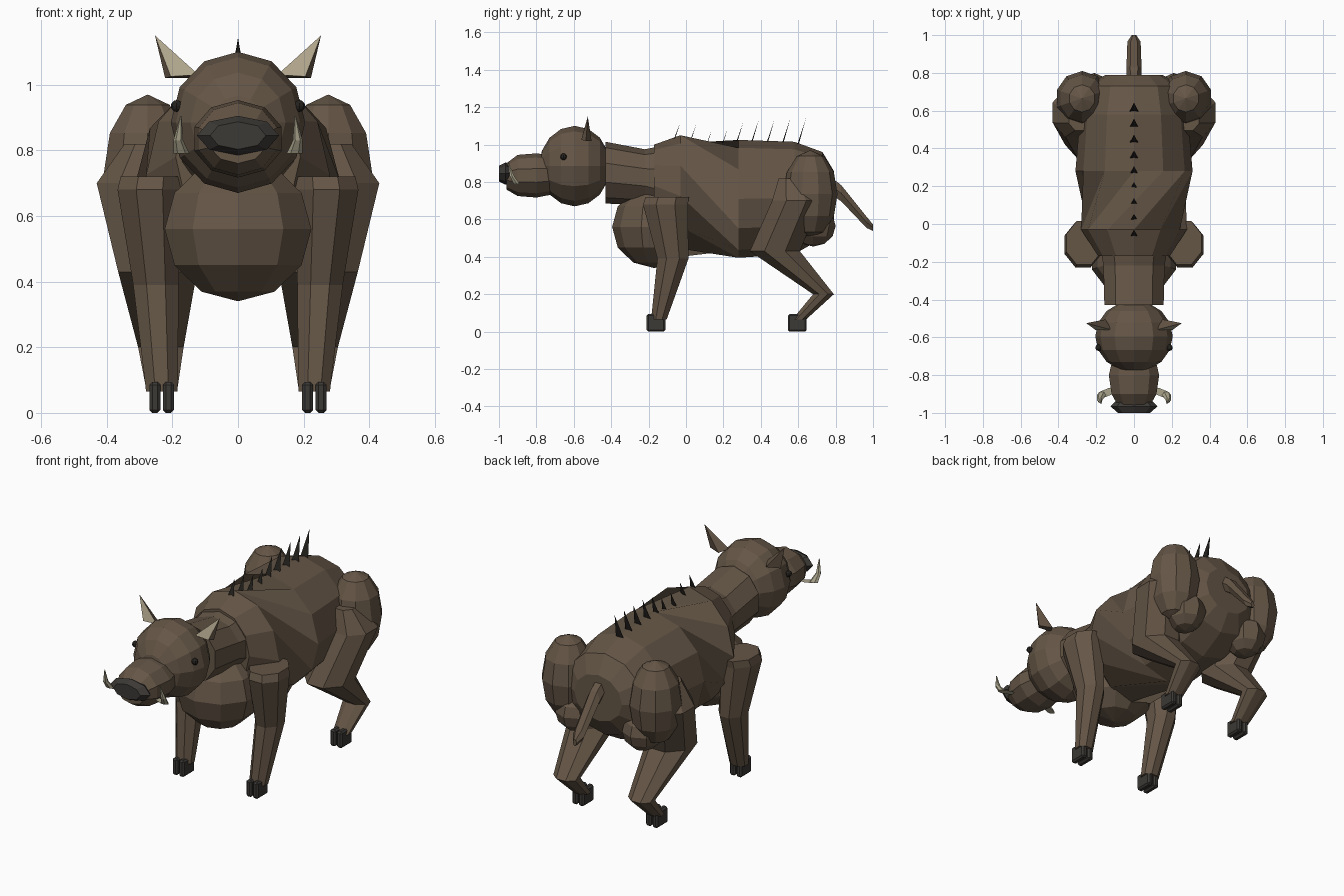
import bpy, bmesh, math
from mathutils import Matrix, Vector

if "Cube" in bpy.data.objects:
    bpy.data.objects.remove(bpy.data.objects["Cube"])


def material(name, rgb):
    m = bpy.data.materials.new(name)
    m.diffuse_color = (*rgb, 1)
    m.use_nodes = True
    m.node_tree.nodes["Principled BSDF"].inputs["Base Color"].default_value = m.diffuse_color
    return m


HIDE = material("brown_hide", (0.130, 0.093, 0.062))
DARK = material("dark_hoof", (0.045, 0.041, 0.036))
BRISTLE = material("bristle_black", (0.018, 0.016, 0.013))
IVORY = material("tusk_ivory", (0.40, 0.37, 0.26))
EAR_IN = material("ear_cream", (0.45, 0.39, 0.27))


def finish(name, bm, mats, mirror=False):
    bmesh.ops.recalc_face_normals(bm, faces=bm.faces[:])
    me = bpy.data.meshes.new(name)
    bm.to_mesh(me)
    bm.free()
    ob = bpy.data.objects.new(name, me)
    bpy.context.collection.objects.link(ob)
    for m in mats:
        me.materials.append(m)
    if mirror:
        ob.modifiers.new("mirror", 'MIRROR').use_mirror_merge = False
    return ob


def loft(name, rings, n, axis, mat, mirror=False, shifts=None, phase=0.0):
    """Rings are (centre x, y, z, first radius, second radius) across the axis."""
    bm = bmesh.new()
    loops = []
    for x, y, z, ru, rv in rings:
        loop = []
        for i in range(n):
            a = 2 * math.pi * (i + phase) / n
            u, v = ru * math.cos(a), rv * math.sin(a)
            loop.append(bm.verts.new((x + u, y, z + v) if axis == 'y' else (x + u, y + v, z)))
        loops.append(loop)
    for k, (a, b) in enumerate(zip(loops, loops[1:])):
        s = (shifts or {}).get(k, 0)
        for i in range(n):
            bm.faces.new((a[i], a[(i + 1) % n], b[(i + 1 + s) % n], b[(i + s) % n]))
    bm.faces.new(loops[0])
    bm.faces.new(loops[-1])
    return finish(name, bm, [mat], mirror)


def ball(name, centre, radii, mat, segs=10, rings=6, mirror=False, tilt=0):
    bm = bmesh.new()
    mtx = (Matrix.Translation(centre) @ Matrix.Diagonal((*radii, 1))
           @ Matrix.Rotation(math.radians(tilt), 4, 'X'))
    bmesh.ops.create_uvsphere(bm, u_segments=segs, v_segments=rings, radius=1, matrix=mtx)
    return finish(name, bm, [mat], mirror)


# Body: twisted barrel from the shoulder ridge to the hips, then the rump
loft("body", [(0, -0.17, 0.78, 0.19, 0.22), (0, -0.03, 0.725, 0.28, 0.325),
              (0, 0.28, 0.71, 0.31, 0.315), (0, 0.58, 0.715, 0.285, 0.30),
              (0, 0.73, 0.73, 0.25, 0.23), (0, 0.79, 0.73, 0.15, 0.13)],
     12, 'y', HIDE, shifts={1: -2})
ball("chest", (0, -0.17, 0.56), (0.235, 0.225, 0.22), HIDE, 10, 6)
loft("neck", [(0, -0.43, 0.85, 0.165, 0.165), (0, -0.22, 0.825, 0.17, 0.15),
              (0, -0.05, 0.80, 0.20, 0.21)], 10, 'y', HIDE, phase=0.5)

# Head, snout and nose
ball("head", (0, -0.595, 0.885), (0.205, 0.19, 0.215), HIDE, 12, 8, tilt=90)
loft("snout", [(0, -0.68, 0.84, 0.11, 0.10), (0, -0.80, 0.835, 0.14, 0.118),
               (0, -0.90, 0.835, 0.125, 0.11), (0, -0.96, 0.83, 0.09, 0.07)],
     10, 'y', HIDE, phase=0.5)
loft("nose", [(0, -0.94, 0.845, 0.10, 0.05), (0, -0.965, 0.845, 0.125, 0.06),
              (0, -1.0, 0.845, 0.085, 0.042)], 8, 'y', DARK)
ball("eye", (0.187, -0.655, 0.935), (0.018, 0.018, 0.018), BRISTLE, 8, 6, True)

# Tusks sweep outward, then up to a point
loft("tusk", [(0.125, -0.885, 0.79, 0.022, 0.018), (0.172, -0.905, 0.79, 0.024, 0.018),
              (0.182, -0.93, 0.83, 0.015, 0.014), (0.174, -0.95, 0.905, 0.002, 0.002)],
     6, 'z', IVORY, True)

# Ears: thin pyramids with a pale front
bm = bmesh.new()
tip = bm.verts.new((0.253, -0.525, 1.15))
base = [bm.verts.new(p) for p in ((0.12, -0.56, 1.03), (0.205, -0.56, 1.025),
                                  (0.222, -0.535, 1.02), (0.15, -0.505, 1.02))]
for i in range(4):
    f = bm.faces.new((base[i], base[(i + 1) % 4], tip))
    f.material_index = 1 if i == 0 else 0
bm.faces.new(base)
finish("ear", bm, [HIDE, EAR_IN], True)

# Front legs
loft("front_leg", [(0.265, -0.10, 0.72, 0.10, 0.125), (0.27, -0.11, 0.68, 0.105, 0.13),
                   (0.25, -0.07, 0.39, 0.075, 0.09), (0.232, -0.145, 0.065, 0.052, 0.045)],
     8, 'z', HIDE, True, phase=0.5)

# Rear legs with haunch, ham and angled hock
ball("haunch", (0.275, 0.665, 0.735), (0.14, 0.145, 0.235), HIDE, 10, 6, True)
ball("ham", (0.21, 0.68, 0.565), (0.11, 0.12, 0.11), HIDE, 8, 6, True)
loft("rear_leg", [(0.29, 0.56, 0.82, 0.06, 0.07), (0.315, 0.59, 0.70, 0.125, 0.14),
                  (0.245, 0.475, 0.43, 0.13, 0.145), (0.235, 0.735, 0.20, 0.075, 0.06),
                  (0.232, 0.605, 0.065, 0.05, 0.04)], 8, 'z', HIDE, True, phase=0.5)

# Cloven hooves
bm = bmesh.new()
for y in (-0.16, 0.595):
    for x in (0.212, 0.253):
        bmesh.ops.create_cube(bm, size=1, matrix=Matrix.Translation((x, y, 0.047))
                              @ Matrix.Diagonal((0.034, 0.10, 0.094, 1)))
bmesh.ops.bevel(bm, geom=bm.edges[:], offset=0.009, segments=1, affect='EDGES')
finish("hooves", bm, [DARK], True)

# Tail
loft("tail", [(0, 0.72, 0.82, 0.038, 0.055), (0, 0.83, 0.74, 0.04, 0.05),
              (0, 0.965, 0.585, 0.035, 0.035), (0, 1.0, 0.555, 0.012, 0.02)],
     6, 'y', HIDE)

# Row of flat bristles along the spine, growing toward the rear
bm = bmesh.new()
for i in range(9):
    y = -0.08 + i * 0.084
    z = 1.02 - 0.05 * math.sin(math.pi * min(max(y + 0.03, 0), 0.31) / 0.31)
    top = Vector((0, y + 0.05, z + 0.10 + 0.003 * i))
    v = [bm.verts.new(p) for p in ((-0.026, y, z - 0.03), (0.026, y, z - 0.03),
                                   (0, y + 0.008, z - 0.03), top)]
    for a, b, c in ((0, 1, 3), (1, 2, 3), (2, 0, 3), (0, 2, 1)):
        bm.faces.new((v[a], v[b], v[c]))
finish("back_bristles", bm, [BRISTLE])
